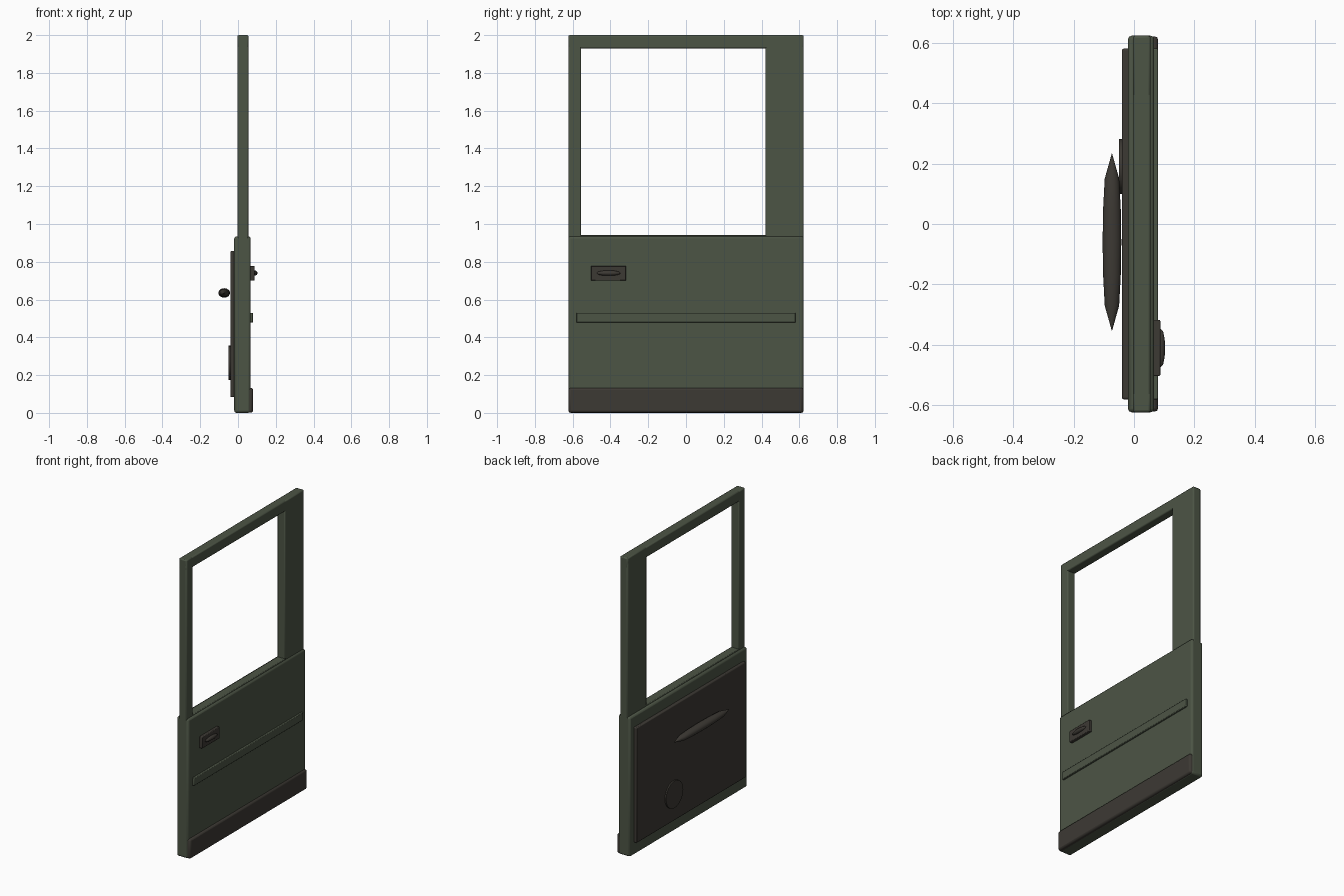
import bpy
import math
from mathutils import Matrix

cube = bpy.data.objects.get("Cube")
if cube:
    bpy.data.objects.remove(cube, do_unlink=True)


def material(name, colour):
    m = bpy.data.materials.new(name)
    m.use_nodes = True
    m.diffuse_color = (*colour, 1)
    bsdf = m.node_tree.nodes["Principled BSDF"]
    bsdf.inputs["Base Color"].default_value = (*colour, 1)
    bsdf.inputs["Roughness"].default_value = 0.7
    return m


GREEN = material("olive green paint", (0.073, 0.09, 0.06))
DARK = material("dark brown trim", (0.046, 0.041, 0.034))


def finish(obj, name, mat, smooth_angle=35):
    obj.name = name
    obj.data.materials.clear()
    obj.data.materials.append(mat)
    bpy.ops.object.shade_smooth_by_angle(angle=math.radians(smooth_angle))
    return obj


def box(name, x, y, z, mat, bevel=0.0):
    """Bevelled box given as (min, max) ranges."""
    ranges = (x, y, z)
    bpy.ops.mesh.primitive_cube_add(size=1)
    obj = bpy.context.object
    size = Matrix.Diagonal([b - a for a, b in ranges] + [1])
    centre = Matrix.Translation([(a + b) / 2 for a, b in ranges])
    obj.data.transform(centre @ size)
    if bevel:
        mod = obj.modifiers.new("soft edges", "BEVEL")
        mod.width = bevel
        mod.segments = 2
    return finish(obj, name, mat)


def spindle(name, centre, radius_x, radius_z, profile, mat, sides=16):
    """Pointed lathe form along y; profile holds (offset, relative radius)."""
    verts, faces = [], []
    for off, r in profile:
        for i in range(sides):
            a = math.tau * i / sides
            verts.append((centre[0] + radius_x * r * math.cos(a),
                          centre[1] + off,
                          centre[2] + radius_z * r * math.sin(a)))
    for k in range(len(profile) - 1):
        for i in range(sides):
            j = (i + 1) % sides
            faces.append((k * sides + i, (k + 1) * sides + i,
                          (k + 1) * sides + j, k * sides + j))
    mesh = bpy.data.meshes.new(name)
    mesh.from_pydata(verts, [], faces)
    obj = bpy.data.objects.new(name, mesh)
    bpy.context.collection.objects.link(obj)
    bpy.ops.object.select_all(action="DESELECT")
    obj.select_set(True)
    bpy.context.view_layer.objects.active = obj
    return finish(obj, name, mat, 60)


def mirrored(half):
    return [(-o, r) for o, r in half] + [(o, r) for o, r in reversed(half[:-1])]


# Lower door shell and sill guard
box("door_panel", (-0.02, 0.067), (-0.623, 0.623), (0, 0.935), GREEN, 0.012)
box("sill_guard", (-0.018, 0.08), (-0.621, 0.621), (0.001, 0.133), DARK, 0.012)

# Window frame around the opening
FRAME_X = (-0.003, 0.055)
box("front_pillar", FRAME_X, (-0.623, -0.555), (0.9, 2), GREEN, 0.007)
box("rear_pillar", FRAME_X, (0.42, 0.623), (0.9, 2), GREEN, 0.007)
box("window_header", FRAME_X, (-0.623, 0.623), (1.93, 2), GREEN, 0.007)
box("window_ledge", FRAME_X, (-0.6, 0.6), (0.9, 0.942), GREEN, 0.004)

# Outer moulding and door handle
box("side_moulding", (0.06, 0.08), (-0.58, 0.58), (0.478, 0.53), GREEN, 0.004)
box("handle_plate", (0.06, 0.087), (-0.503, -0.317), (0.70, 0.778), DARK, 0.004)
spindle("handle_grip", (0.088, -0.41, 0.74), 0.015, 0.014,
        mirrored([(0.063, 0), (0.055, 0.55), (0.03, 0.9), (0, 1)]), DARK)

# Inner trim card, armrest and speaker
box("inner_trim", (-0.04, -0.01), (-0.58, 0.58), (0.083, 0.857), DARK, 0.006)
spindle("armrest", (-0.073, -0.06, 0.635), 0.031, 0.025,
        mirrored([(0.295, 0), (0.21, 0.77), (0.11, 0.94), (0, 1)]), DARK)
bpy.ops.mesh.primitive_cylinder_add(vertices=24, radius=0.091, depth=0.014)
speaker = bpy.context.object
speaker.data.transform(Matrix.Translation((-0.042, 0.19, 0.265))
                       @ Matrix.Rotation(math.pi / 2, 4, "Y"))
finish(speaker, "speaker", DARK)
